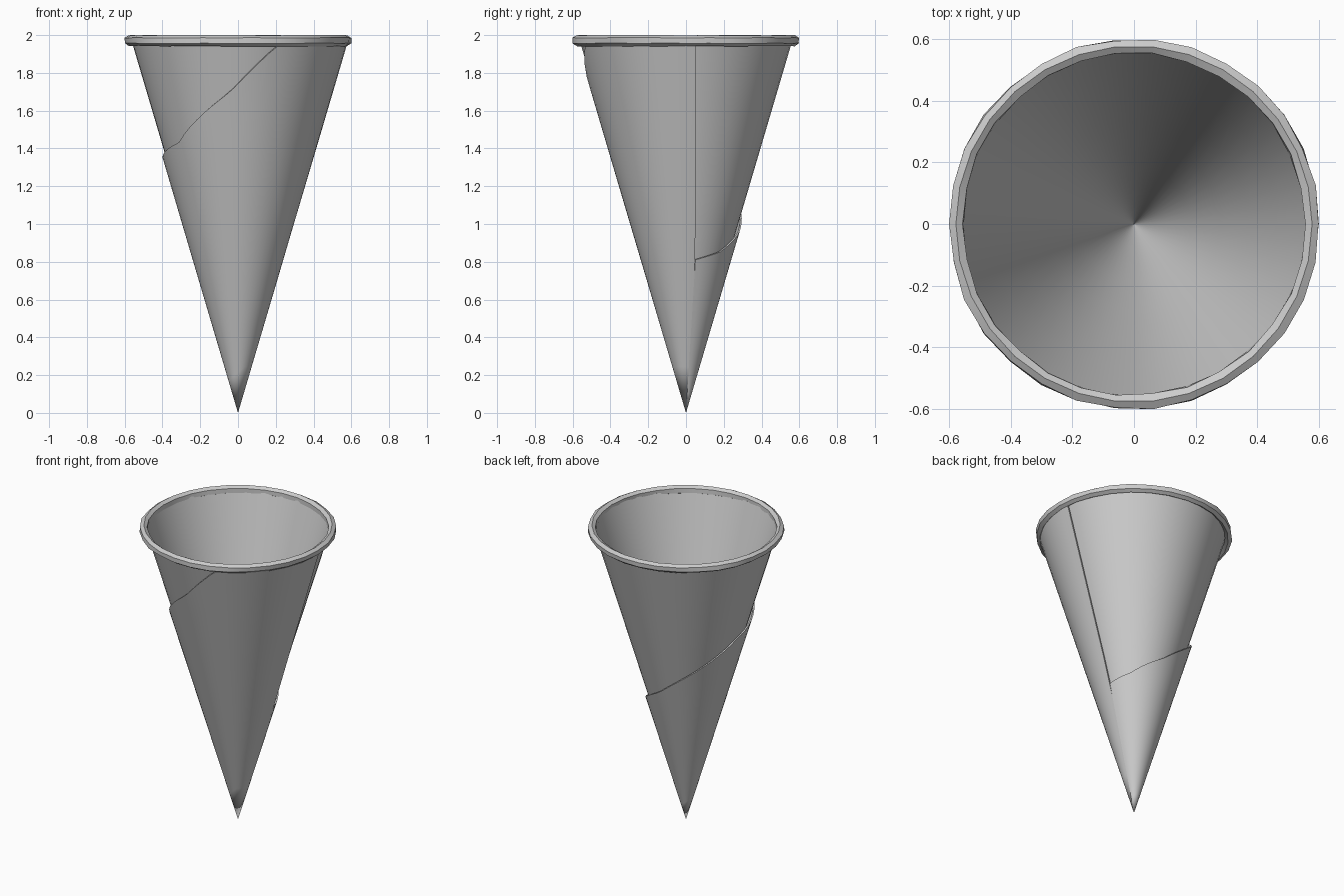
import bpy, bmesh, math, random
from mathutils import Vector

cube = bpy.data.objects.get("Cube")
if cube:
    bpy.data.objects.remove(cube)

random.seed(4)
SLOPE = 0.296      # cone radius per unit of height
RIM_Z = 1.955
COLUMNS = 54

paper = bpy.data.materials.new("paper grey")
paper.use_nodes = True
paper.diffuse_color = (0.6, 0.6, 0.6, 1)
paper.node_tree.nodes["Principled BSDF"].inputs["Base Color"].default_value = (0.6, 0.6, 0.6, 1)


def ring_point(radius, angle, z):
    return Vector((radius * math.cos(angle), radius * math.sin(angle), z))


def make_grid(name, point, columns, rows, wrap_u=False, wrap_v=False, thickness=0, angle=35):
    """Build a quad sheet from point(column, row)."""
    bm = bmesh.new()
    verts = [[bm.verts.new(point(i, j)) for j in range(rows)] for i in range(columns)]
    for i in range(columns if wrap_u else columns - 1):
        for j in range(rows if wrap_v else rows - 1):
            a, b = verts[i], verts[(i + 1) % columns]
            k = (j + 1) % rows
            bm.faces.new((a[j], b[j], b[k], a[k]))
    bmesh.ops.remove_doubles(bm, verts=bm.verts, dist=0.00005)
    mesh = bpy.data.meshes.new(name)
    bm.to_mesh(mesh)
    bm.free()
    obj = bpy.data.objects.new(name, mesh)
    bpy.context.collection.objects.link(obj)
    mesh.materials.append(paper)
    bpy.ops.object.select_all(action='DESELECT')
    obj.select_set(True)
    bpy.context.view_layer.objects.active = obj
    if thickness:
        mod = obj.modifiers.new("paper thickness", 'SOLIDIFY')
        mod.thickness = thickness
        mod.offset = -1
        bpy.ops.object.modifier_apply(modifier=mod.name)
    bpy.ops.object.shade_smooth_by_angle(angle=math.radians(angle))
    return obj


# Inner cone, seen inside the cup and above the wrap edge
def inner_point(i, j):
    z = 0.07 + (RIM_Z + 0.01 - 0.07) * j / 6
    return ring_point(max(0, SLOPE * z - 0.0195), math.tau * i / COLUMNS, z)


make_grid("inner_cone", inner_point, COLUMNS, 7, wrap_u=True, thickness=0.004)

# Outer wrap: its top edge climbs around the cone until it meets the rim
EDGE = [(12, 0.81), (45, 0.85), (90, 0.97), (135, 1.15), (180, 1.34),
        (225, 1.43), (270, 1.70), (298, RIM_Z), (375, RIM_Z)]


def edge_height(deg):
    for (a, za), (b, zb) in zip(EDGE, EDGE[1:]):
        if deg <= b:
            return za + (zb - za) * max(0, deg - a) / (b - a)
    return RIM_Z


def wrap_point(i, j):
    u = i / COLUMNS
    z = edge_height(12 + 360 * u) * j / 8
    r = SLOPE * z
    end = 360 + math.degrees(math.asin(0.05 / max(r, 0.24)))
    return ring_point(r, math.radians(12 + (end - 12) * u), z)


make_grid("outer_wrap", wrap_point, COLUMNS + 1, 9, thickness=0.009)

# Rolled rim, slightly uneven like hand-curled paper
SIDES, TUBE = 30, 6


def rim_point(i, j):
    turn = math.tau * (j + 0.5) / TUBE
    wobble = random.uniform(-0.004, 0.004)
    r = 0.579 + (0.026 + wobble) * math.cos(turn)
    z = 1.971 + (0.029 + wobble * 0.5) * math.sin(turn)
    return ring_point(min(r, 0.606), math.tau * i / SIDES, min(z, 2.0))


make_grid("rolled_rim", rim_point, SIDES, TUBE, wrap_u=True, wrap_v=True, angle=30)
